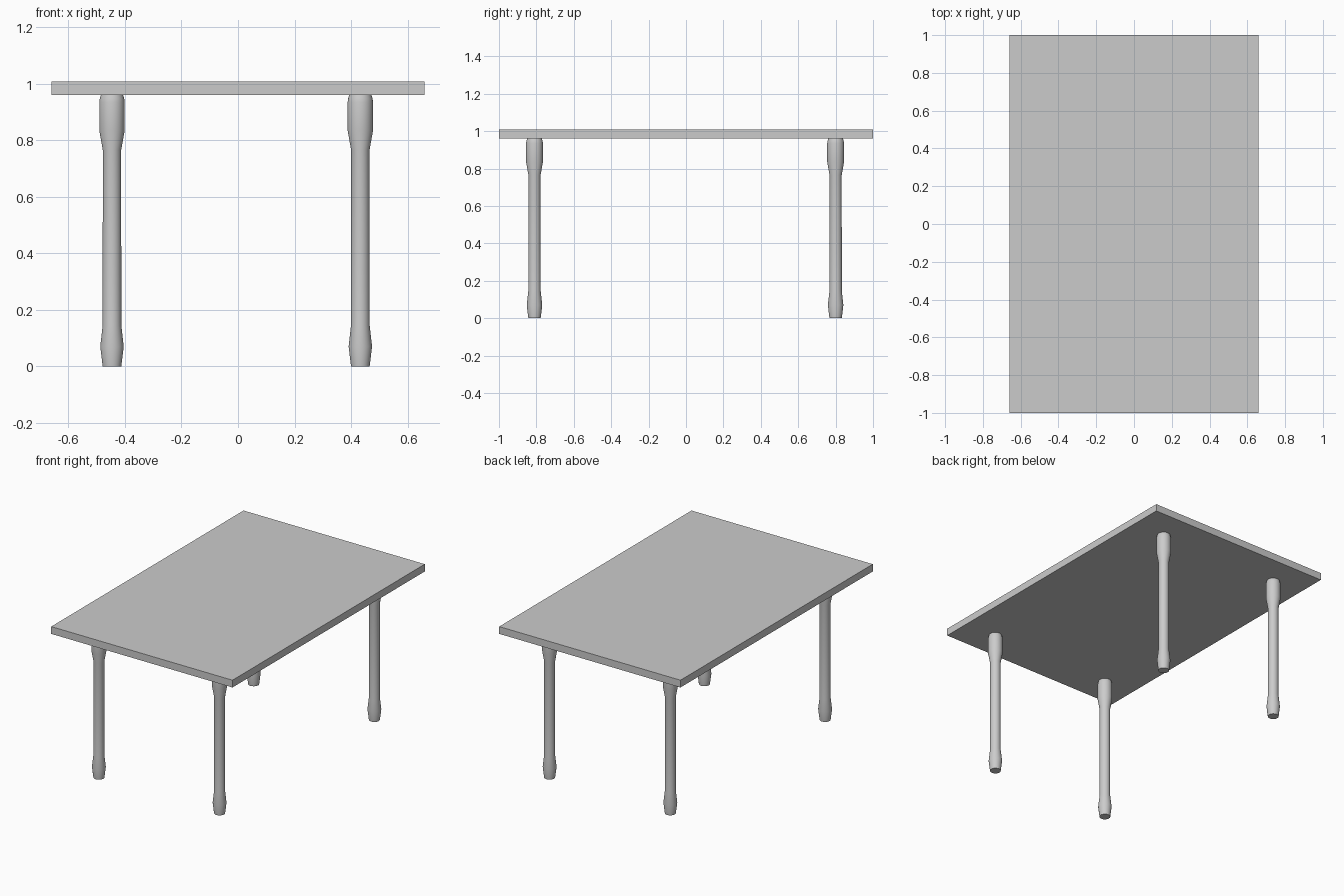
import bpy, bmesh, math

if "Cube" in bpy.data.objects:
    bpy.data.objects.remove(bpy.data.objects["Cube"])

# Turned leg profile: (radius, height)
PROFILE = [(0.033, 0.0), (0.0415, 0.07), (0.033, 0.145), (0.0325, 0.765),
           (0.045, 0.835), (0.045, 0.935), (0.043, 0.948), (0.039, 0.961)]
SIDES = 32


def turned_leg(name, x, y):
    bm = bmesh.new()
    rings = []
    for r, z in PROFILE:
        rings.append([bm.verts.new((r * math.cos(2 * math.pi * i / SIDES),
                                    r * math.sin(2 * math.pi * i / SIDES), z))
                      for i in range(SIDES)])
    for a, b in zip(rings, rings[1:]):
        for i in range(SIDES):
            j = (i + 1) % SIDES
            bm.faces.new((a[i], a[j], b[j], b[i])).smooth = True
    bm.faces.new(rings[0][::-1])
    bm.faces.new(rings[-1])
    # Keep the turned ridges and end caps crisp
    for e in bm.edges:
        if e.calc_face_angle(0) > math.radians(30):
            e.smooth = False
    mesh = bpy.data.meshes.new(name)
    bm.to_mesh(mesh)
    bm.free()
    leg = bpy.data.objects.new(name, mesh)
    leg.location = (x, y, 0)
    bpy.context.collection.objects.link(leg)


# Table top slab
bpy.ops.mesh.primitive_cube_add(size=1, location=(0, 0, 0.984))
top = bpy.context.object
top.name = "table_top"
top.scale = (1.32, 2.0, 0.048)
bpy.ops.object.transform_apply(location=False, rotation=False, scale=True)

# Four legs
for side, x in (("left", -0.446), ("right", 0.433)):
    for end, y in (("front", -0.81), ("back", 0.80)):
        turned_leg(f"{end}_{side}_leg", x, y)
